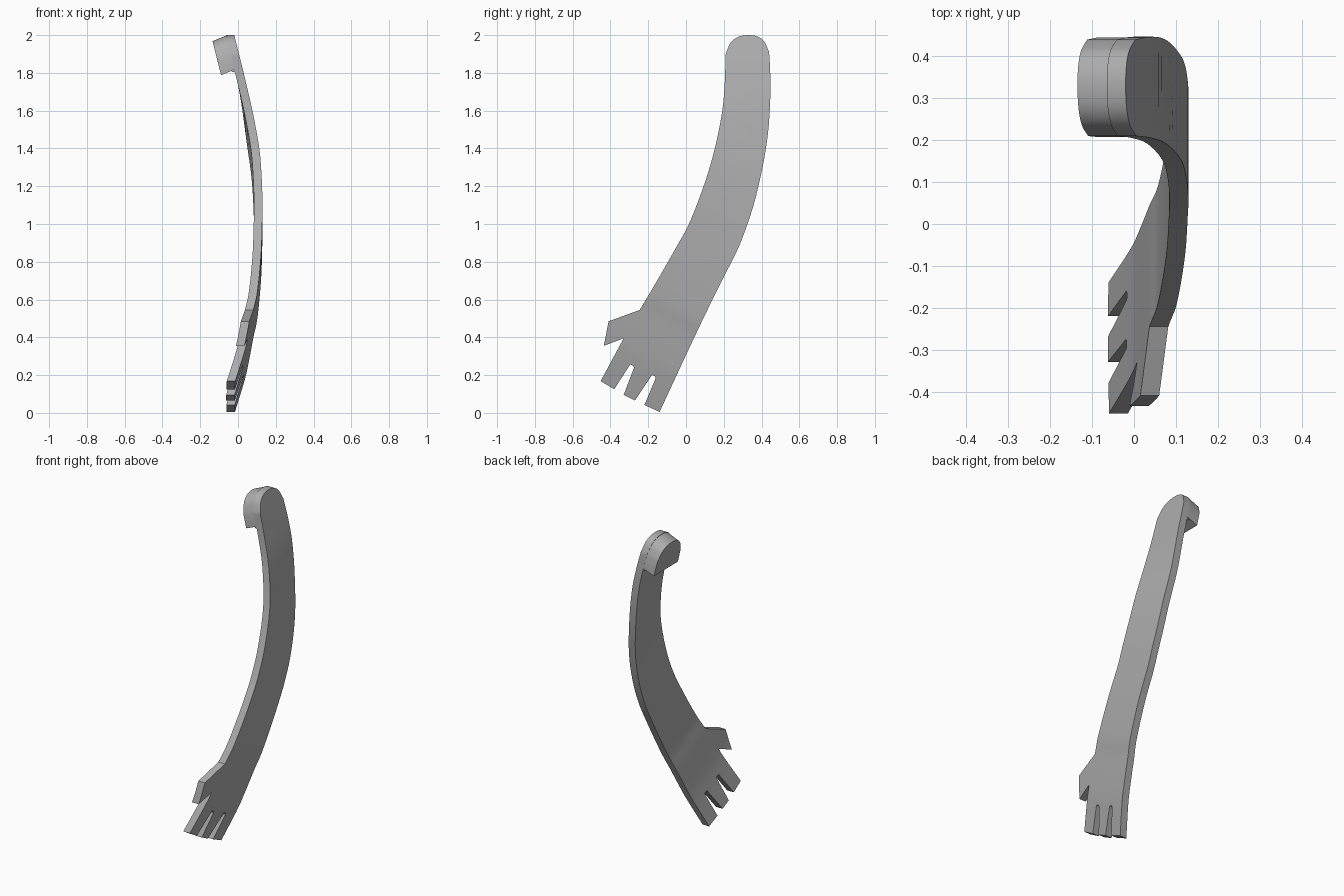
import bpy, bmesh
from mathutils import Vector

if "Cube" in bpy.data.objects:
    bpy.data.objects.remove(bpy.data.objects["Cube"])

THICK = 0.045

grey = bpy.data.materials.new("plain grey")
grey.diffuse_color = (0.42, 0.42, 0.42, 1)
grey.use_nodes = True
grey.node_tree.nodes["Principled BSDF"].inputs["Base Color"].default_value = grey.diffuse_color


def spline(pts, steps=4):
    """Smooth Catmull-Rom curve through the points."""
    p = [Vector(q) for q in pts]
    p = [2 * p[0] - p[1]] + p + [2 * p[-1] - p[-2]]
    out = []
    for a, b, c, d in zip(p, p[1:], p[2:], p[3:]):
        for i in range(steps):
            t = i / steps
            out.append(0.5 * (2 * b + (c - a) * t + (2 * a - 5 * b + 4 * c - d) * t * t
                              + (3 * b - a - 3 * c + d) * t ** 3))
    return out + [p[-2]]


# Sideways bow of the outer surface: (station along the arm, x)
BOW = spline([(-0.25, -0.024), (-0.21, -0.015), (0, 0.037), (0.13, 0.06), (0.28, 0.083),
              (0.4, 0.103), (0.65, 0.122), (0.9, 0.129), (1.0, 0.13), (1.2, 0.123),
              (1.36, 0.109), (1.6, 0.073), (1.8, 0.03), (2.0, -0.02), (2.1, -0.047)], 8)


def tilt(z):
    """Slope of the bend lines: slanted at the hand, level at the shoulder."""
    t = min(max((z - 1.36) / 0.4, 0), 1)
    return 0.5 * (1 - t * t * (3 - 2 * t))


def bow(y, z):
    q = z + tilt(z) * (y - 0.3)
    for a, b in zip(BOW, BOW[1:]):
        if q <= b.x:
            return a.y + (b.y - a.y) * (q - a.x) / (b.x - a.x)
    return BOW[-1].y


def finish(bm, name):
    bmesh.ops.recalc_face_normals(bm, faces=bm.faces)
    mesh = bpy.data.meshes.new(name)
    bm.to_mesh(mesh)
    bm.free()
    mesh.materials.append(grey)
    ob = bpy.data.objects.new(name, mesh)
    bpy.context.collection.objects.link(ob)
    bpy.ops.object.select_all(action='DESELECT')
    ob.select_set(True)
    bpy.context.view_layer.objects.active = ob
    bpy.ops.object.shade_smooth_by_angle(angle=0.6)
    return ob


def slab(outline):
    """Flat outline in y and z, extruded one unit towards -x."""
    bm = bmesh.new()
    face = bm.faces.new([bm.verts.new((0, p[0], p[1])) for p in outline])
    ext = bmesh.ops.extrude_face_region(bm, geom=[face], use_keep_orig=True)
    for v in ext["geom"]:
        if isinstance(v, bmesh.types.BMVert):
            v.co.x = -1
    return bm


# Outline pieces
crown = spline([(0.21, 1.9), (0.235, 1.958), (0.275, 1.99), (0.33, 2.0),
                (0.38, 1.992), (0.415, 1.965), (0.44, 1.91)])
back = spline([(0.44, 1.91), (0.446, 1.8), (0.446, 1.66), (0.434, 1.48), (0.405, 1.3),
               (0.355, 1.09), (0.28, 0.88), (0.2, 0.72), (0.07, 0.455), (-0.14, 0.005)])
hand = [(-0.22, 0.042), (-0.16, 0.185), (-0.165, 0.195), (-0.18, 0.2),
        (-0.27, 0.065), (-0.33, 0.095), (-0.275, 0.24), (-0.28, 0.25), (-0.295, 0.257),
        (-0.38, 0.125), (-0.452, 0.168), (-0.33, 0.395), (-0.435, 0.355), (-0.41, 0.485)]
front = spline([(-0.245, 0.545), (-0.15, 0.705), (-0.05, 0.88), (0.02, 1.01), (0.1, 1.22),
                (0.155, 1.41), (0.192, 1.6), (0.205, 1.75), (0.21, 1.9)])

# Arm with hand: slab sliced along the bend lines, then bowed sideways
bm = slab(crown[:-1] + back + [Vector(p) for p in hand] + front[:-1])
bmesh.ops.triangulate(bm, faces=[f for f in bm.faces if len(f.verts) > 4])
for i in range(60):
    z = -0.2 + i * 2.2 / 60
    geom = bm.verts[:] + bm.edges[:] + bm.faces[:]
    bmesh.ops.bisect_plane(bm, geom=geom, plane_co=(0, 0.3, z),
                           plane_no=(0, tilt(z), 1), dist=1e-5)
for v in bm.verts:
    v.co.x = bow(v.co.y, v.co.z) + v.co.x * THICK
finish(bm, "arm_and_hand")

# Shoulder peg: rounded block with a flat underside, leaning inwards
bm = slab([(0.208, 1.82)] + crown + [(0.445, 1.82)])
for v in bm.verts:
    y, z = v.co.y, v.co.z
    if v.co.x < -0.5:
        v.co = (bow(y, z) - 0.115, y, z - 0.032)
    else:
        v.co.x = bow(y, z) - THICK * 0.8
finish(bm, "shoulder_peg")

# Small fillet under the peg where it meets the arm
bm = bmesh.new()
profile = [(0.0, 1.825), (-0.035, 1.806), (-0.018, 1.804), (-0.01, 1.797), (-0.006, 1.78), (0.005, 1.78)]
rings = [[bm.verts.new((x, y, z)) for x, z in profile] for y in (0.209, 0.444)]
for ring in rings:
    bm.faces.new(ring)
for i in range(len(profile)):
    j = (i + 1) % len(profile)
    bm.faces.new((rings[0][i], rings[0][j], rings[1][j], rings[1][i]))
finish(bm, "peg_fillet")
